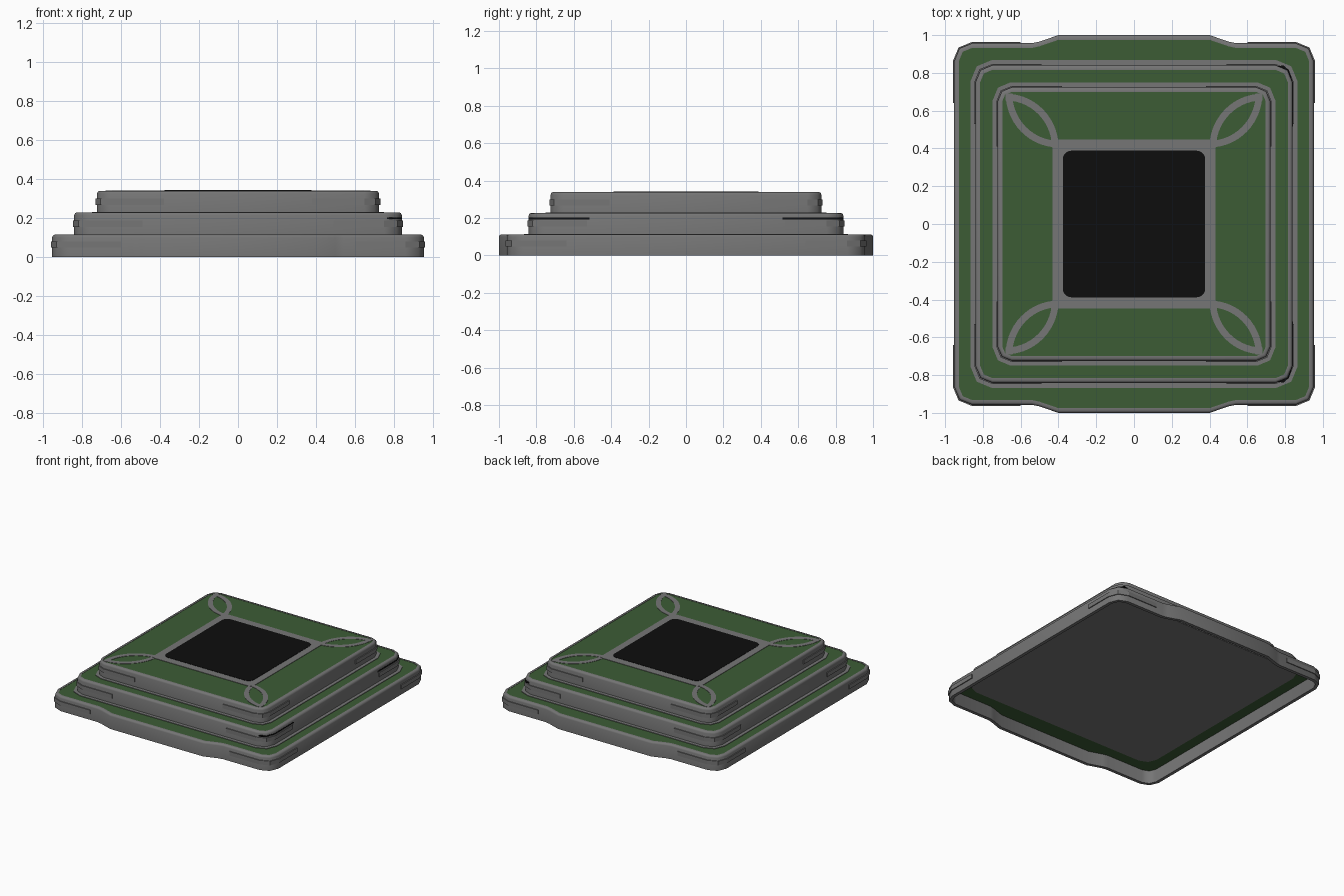
import bpy, bmesh, math

if "Cube" in bpy.data.objects:
    bpy.data.objects.remove(bpy.data.objects["Cube"], do_unlink=True)


def material(name, rgb):
    m = bpy.data.materials.new(name)
    m.use_nodes = True
    m.diffuse_color = (*rgb, 1)
    m.node_tree.nodes["Principled BSDF"].inputs["Base Color"].default_value = (*rgb, 1)
    return m


GREY = material("stone grey", (0.18, 0.18, 0.18))
GREEN = material("lawn green", (0.045, 0.107, 0.036))
BLACK = material("black", (0.004, 0.004, 0.004))


def corner(hx, hy, r, steps=2):
    """Rounded corner in the +x +y quadrant, running from the +x side to the +y side."""
    angles = [math.pi / 2 * i / steps for i in range(steps + 1)]
    return [(hx - r + r * math.cos(a), hy - r + r * math.sin(a)) for a in angles]


def outline(hx, hy, r, bump=0, steps=2):
    """Rounded rectangle, with an optional bulge on the front and back sides."""
    q = corner(hx, hy, r, steps)
    if bump:
        q += [(0.54, hy), (0.5, hy + bump * 0.2), (0.4, hy + bump)]
    half = q + [(-x, y) for x, y in reversed(q)]
    return half + [(-x, -y) for x, y in half]


def finish(bm, name, mat, smooth=True):
    bmesh.ops.recalc_face_normals(bm, faces=bm.faces)
    mesh = bpy.data.meshes.new(name)
    bm.to_mesh(mesh)
    bm.free()
    mesh.materials.append(mat)
    ob = bpy.data.objects.new(name, mesh)
    bpy.context.collection.objects.link(ob)
    if smooth:
        bpy.ops.object.select_all(action="DESELECT")
        ob.select_set(True)
        bpy.context.view_layer.objects.active = ob
        bpy.ops.object.shade_smooth_by_angle(angle=math.radians(50))
    return ob


def loft(name, rings, mat, tube=False, smooth=True):
    """Skin rings of (outline, z); a tube joins the last ring to the first, otherwise ends are capped."""
    bm = bmesh.new()
    loops = [[bm.verts.new((x, y, z)) for x, y in pts] for pts, z in rings]
    pairs = list(zip(loops, loops[1:]))
    if tube:
        pairs.append((loops[-1], loops[0]))
    else:
        bm.faces.new(loops[0])
        bm.faces.new(loops[-1])
    for a, b in pairs:
        n = len(a)
        for i in range(n):
            j = (i + 1) % n
            bm.faces.new((a[i], a[j], b[j], b[i]))
    return finish(bm, name, mat, smooth)


def slab(name, pts, z0, z1, mat):
    return loft(name, [(pts, z0), (pts, z1)], mat, smooth=False)


def tier(name, hx, hy, r, z0, z1, bump, band_x, band_y):
    def ring(inset):
        return outline(hx - inset, hy - inset, r - inset, bump)

    # Wall with a softly rounded top rim
    wall = 0.025
    loft(name + "_wall", [(ring(0), z0), (ring(0), z1 - 0.014), (ring(0.004), z1 - 0.004),
                          (ring(0.012), z1), (ring(wall), z1), (ring(wall), z0)], GREY, tube=True)
    # Lawn inside the rim
    slab(name + "_lawn", ring(wall - 0.002), z1 - 0.012, z1 - 0.002, GREEN)
    # Raised band around each corner of the wall
    mid = (z0 + z1) / 2 + 0.006
    out, back = 0.007, 0.003
    for sx in (1, -1):
        for sy in (1, -1):
            outer = [(hx + out, band_y)] + corner(hx + out, hy + out, r + out) + [(band_x, hy + out)]
            inner = [(hx - back, band_y)] + corner(hx - back, hy - back, r - back) + [(band_x, hy - back)]
            pts = [(sx * x, sy * y) for x, y in outer + inner[::-1]]
            side = ("left" if sx > 0 else "right") + ("_back" if sy > 0 else "_front")
            slab(f"{name}_band_{side}", pts, mid - 0.016, mid + 0.016, GREY)


tier("lower_tier", 0.952, 0.957, 0.095, 0, 0.113, 0.043, 0.6, 0.64)
tier("middle_tier", 0.839, 0.841, 0.09, 0.1, 0.227, 0, 0.49, 0.53)
tier("upper_tier", 0.722, 0.724, 0.075, 0.215, 0.338, 0, 0.38, 0.41)

# Closed underside of the middle tier
slab("middle_floor", outline(0.838, 0.84, 0.09), 0.096, 0.104, GREY)

# Flat borders around the feet of the two raised tiers
for name, hx, hy, r, z in (("middle_border", 0.839, 0.841, 0.09, 0.111),
                           ("upper_border", 0.722, 0.724, 0.075, 0.225)):
    big, small = outline(hx + 0.026, hy + 0.026, r + 0.02), outline(hx - 0.005, hy - 0.005, r)
    loft(name, [(big, z - 0.003), (big, z + 0.004), (small, z + 0.004), (small, z - 0.003)],
         GREY, tube=True, smooth=False)

# Thin black strips on the left side of the middle tier
for s, side in ((1, "back"), (-1, "front")):
    x = 0.841
    pts = [(x - 0.01, s * 0.515), (x, s * 0.515), (x, s * 0.75), (x - 0.02, s * 0.81),
           (x - 0.05, s * 0.84), (x - 0.08, s * 0.835)]
    slab("black_strip_" + side, pts, 0.193, 0.202, BLACK)

# Paved frame and black centre on the upper lawn
top = 0.336
slab("centre_frame", outline(0.432, 0.448, 0.025), top - 0.004, top + 0.003, GREY)
slab("centre_panel", outline(0.377, 0.388, 0.045, steps=5), top - 0.002, top + 0.005, BLACK)

# Leaf-shaped paving loops: two mirrored quarter arcs on each diagonal
near, far, width, steps = 0.405, 0.69, 0.036, 14
radius = far - near
for sx in (1, -1):
    for sy in (1, -1):
        for flip in (False, True):
            arc = [math.pi / 2 * i / steps for i in range(steps + 1)]
            pts = [(far - rr * math.cos(a), near + rr * math.sin(a))
                   for rr, seq in ((radius, arc), (radius - width, arc[::-1])) for a in seq]
            if flip:
                pts = [(y, x) for x, y in pts]
            pts = [(sx * x * 0.985, sy * y) for x, y in pts]
            side = ("left" if sx > 0 else "right") + ("_back" if sy > 0 else "_front")
            slab(f"leaf_{side}_{'b' if flip else 'a'}", pts, top - 0.004,
                 top + (0.0024 if flip else 0.002), GREY)
